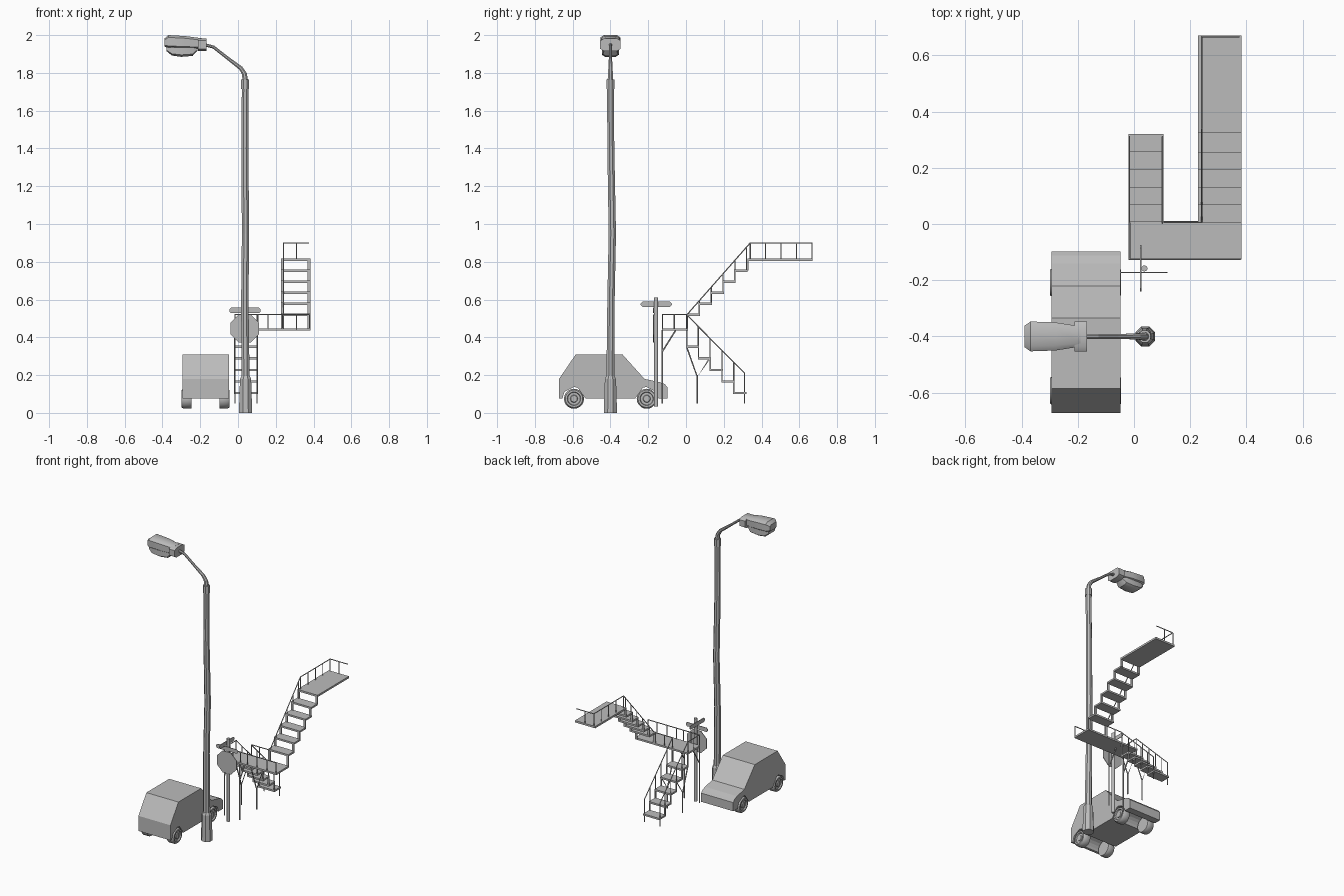
import bpy, bmesh, math
from mathutils import Vector

if "Cube" in bpy.data.objects:
    bpy.data.objects.remove(bpy.data.objects["Cube"])

grey = bpy.data.materials.new("plain grey")
grey.use_nodes = True
grey.diffuse_color = (0.5, 0.5, 0.5, 1)
grey.node_tree.nodes["Principled BSDF"].inputs["Base Color"].default_value = (0.5, 0.5, 0.5, 1)


def finish(name, bm, smooth=False):
    bmesh.ops.recalc_face_normals(bm, faces=bm.faces)
    me = bpy.data.meshes.new(name)
    bm.to_mesh(me)
    bm.free()
    me.materials.append(grey)
    ob = bpy.data.objects.new(name, me)
    bpy.context.collection.objects.link(ob)
    if smooth:
        bpy.ops.object.select_all(action='DESELECT')
        ob.select_set(True)
        bpy.context.view_layer.objects.active = ob
        bpy.ops.object.shade_smooth_by_angle(angle=math.radians(40))
    return ob


def add_box(bm, lo, hi):
    lo, hi = Vector(lo), Vector(hi)
    vs = bmesh.ops.create_cube(bm, size=1)["verts"]
    for v in vs:
        v.co = (lo + hi) / 2 + v.co * (hi - lo)


def loft(bm, rings, closed=False):
    loops = [[bm.verts.new(p) for p in r] for r in rings]
    pairs = list(zip(loops, loops[1:])) + ([(loops[-1], loops[0])] if closed else [])
    for a, b in pairs:
        for i in range(len(a)):
            j = (i + 1) % len(a)
            bm.faces.new((a[i], a[j], b[j], b[i]))
    if not closed:
        bm.faces.new(loops[0])
        bm.faces.new(loops[-1])


def tube(bm, pts, radii, sides=6):
    # Rings follow the path direction
    pts = [Vector(p) for p in pts]
    if not isinstance(radii, (list, tuple)):
        radii = [radii] * len(pts)
    rings = []
    for i, (p, r) in enumerate(zip(pts, radii)):
        d = (pts[min(i + 1, len(pts) - 1)] - pts[max(i - 1, 0)]).normalized()
        side = Vector((0, 1, 0)) if abs(d.y) < 0.9 else Vector((1, 0, 0))
        u = d.cross(side).normalized()
        w = d.cross(u)
        angs = [math.tau * (k + 0.5) / sides for k in range(sides)]
        rings.append([p + r * (u * math.cos(a) + w * math.sin(a)) for a in angs])
    loft(bm, rings)


def tube_object(name, paths, r, sides=6):
    bm = bmesh.new()
    for p in paths:
        tube(bm, p, r, sides)
    return finish(name, bm, sides > 8)


# Street lamp: base, slightly bent pole, collar, arm
LX, LY = 0.04, -0.4
tube_object("lamp_base", [[(LX, LY, 0), (LX, LY, 0.18), (LX, LY, 0.195)]], [0.038, 0.032, 0.024], 8)
tube_object("lamp_pole", [[(LX, LY, 0.19), (LX - 0.004, LY + 0.003, 0.6), (LX, LY + 0.01, 0.95),
                           (LX - 0.004, LY + 0.002, 1.4), (LX - 0.002, LY, 1.74)]],
            [0.023, 0.021, 0.021, 0.02, 0.019], 8)
tube_object("lamp_collar", [[(LX - 0.002, LY, 1.715), (LX - 0.002, LY, 1.765)]], 0.023, 8)
tube_object("lamp_arm", [[(LX - 0.002, LY, 1.76), (LX - 0.006, LY, 1.795), (LX - 0.025, LY, 1.825),
                          (-0.06, LY, 1.882), (-0.13, LY, 1.937), (-0.18, LY, 1.95)]],
            [0.016, 0.014, 0.012, 0.009, 0.009, 0.009], 8)


# Lamp head: chamfered sections along x
def section(x, w, lo, hi, c=0.35):
    m, h = (lo + hi) / 2, (hi - lo) / 2
    k = 1 - c
    shape = [(1, k), (k, 1), (-k, 1), (-1, k), (-1, -k), (-k, -1), (k, -1), (1, -k)]
    return [(x, LY + w * a, m + h * b) for a, b in shape]


def head_part(name, data):
    bm = bmesh.new()
    loft(bm, [section(*d) for d in data])
    finish(name, bm, True)


head_part("lamp_housing", [(-0.39, 0.038, 1.94, 1.982), (-0.368, 0.053, 1.93, 2.0),
                           (-0.28, 0.05, 1.928, 1.995), (-0.19, 0.036, 1.925, 1.983)])
head_part("lamp_neck_ring", [(-0.212, 0.054, 1.916, 1.982), (-0.168, 0.054, 1.916, 1.982)])
head_part("lamp_lens", [(-0.378, 0.036, 1.915, 1.945), (-0.35, 0.044, 1.892, 1.945),
                        (-0.3, 0.044, 1.885, 1.945), (-0.24, 0.04, 1.89, 1.945),
                        (-0.215, 0.03, 1.918, 1.945)])

# Car body: side profile with open wheel arches
WHEELS = (-0.593, -0.208)
WZ = 0.075
profile = [(-0.098, WZ), (-0.098, 0.135), (-0.112, 0.152), (-0.14, 0.163), (-0.22, 0.18),
           (-0.335, 0.308), (-0.585, 0.308), (-0.672, 0.18), (-0.672, WZ)]
for wy in WHEELS:
    profile += [(wy - 0.062 * math.cos(math.pi * k / 10), WZ + 0.062 * math.sin(math.pi * k / 10))
                for k in range(11)]
bm = bmesh.new()
loft(bm, [[(x, y, z) for y, z in profile] for x in (-0.294, -0.048)])
bmesh.ops.triangulate(bm, faces=[f for f in bm.faces if len(f.verts) > 4])
finish("car_body", bm)

# Wheels: lathed tyre and hub
tyre = [(0, 0.0), (0.05, 0.0), (0.053, 0.008), (0.053, 0.042), (0.046, 0.052), (0.036, 0.052),
        (0.033, 0.044), (0.02, 0.044), (0.017, 0.049)]
for label, inner, out in (("right", -0.246, -1), ("left", -0.098, 1)):
    for end, wy in zip(("rear", "front"), WHEELS):
        bm = bmesh.new()
        loft(bm, [[(inner + out * t, wy + r * math.cos(math.tau * k / 20), WZ + r * math.sin(math.tau * k / 20))
                   for k in range(20)] for r, t in tyre[1:]])
        finish(f"{end}_{label}_wheel", bm, True)

# Road sign: post, octagon and two crossed name plates
SX, SY = 0.037, -0.158
tube_object("sign_post", [[(SX, SY, 0.035), (SX, SY, 0.61)]], 0.011, 10)


def plate(name, half_w, half_h, centre, along_y=False, c=0.586):
    kx, kz = half_w - c * half_h, half_h * (1 - c)
    shape = [(half_w, kz), (kx, half_h), (-kx, half_h), (-half_w, kz),
             (-half_w, -kz), (-kx, -half_h), (kx, -half_h), (half_w, -kz)]
    cx, cy, cz = centre
    bm = bmesh.new()
    loft(bm, [[(cx + t, cy + a, cz + b) if along_y else (cx + a, cy + t, cz + b) for a, b in shape]
              for t in (-0.002, 0.002)])
    finish(name, bm)


plate("octagon_sign", 0.075, 0.075, (0.035, SY - 0.014, 0.447))
plate("name_plate_across", 0.083, 0.014, (SX, SY - 0.014, 0.543))
plate("name_plate_along", 0.083, 0.014, (SX - 0.013, SY, 0.575), True, 0.8)

# Landings and treads
PITCH = 0.0625
lower = [(PITCH * i, 0.35 - 0.0613 * i) for i in range(5)]
upper = [(0.005 + PITCH * i, 0.52 + 0.0583 * i) for i in range(5)]
L0, L1, U0, U1 = -0.02, 0.105, 0.228, 0.383
bm = bmesh.new()
add_box(bm, (L0, -0.127, 0.435), (U1, 0.01, 0.447))
finish("lower_landing", bm)
bm = bmesh.new()
add_box(bm, (U0, 0.325, 0.804), (U1, 0.67, 0.817))
finish("upper_landing", bm)
for name, steps, x0, x1 in (("lower_treads", lower, L0, L1), ("upper_treads", upper, U0, U1)):
    bm = bmesh.new()
    for y, z in steps:
        add_box(bm, (x0, y, z - 0.006), (x1, y + 0.07, z + 0.006))
    finish(name, bm)

# Side risers that carry each tread
bm = bmesh.new()
for x in (L0 + 0.004, L1 - 0.004):
    for i, (y, z) in enumerate(lower):
        top = 0.44 if i == 0 else lower[i - 1][1]
        add_box(bm, (x - 0.004, y, z), (x + 0.004, y + 0.007, top))
for x in (U0 + 0.008, U1 - 0.008):
    for i, (y, z) in enumerate(upper):
        low = 0.44 if i == 0 else upper[i - 1][1]
        add_box(bm, (x - 0.008, y, low), (x + 0.008, y + 0.006, z))
    add_box(bm, (x - 0.008, 0.325, upper[-1][1]), (x + 0.008, 0.331, 0.81))
finish("step_risers", bm)

# Railings
R = 0.003
paths = []
for x in (L0 + 0.004, L1 - 0.004):
    paths.append([(x, 0.003, 0.52), (x, 0.31, 0.21)])
    paths.append([(x, 0.31, 0.21), (x, 0.31, 0.05)])
    for y, z in lower[:-1]:
        paths.append([(x, y + 0.065, z), (x, y + 0.065, 0.52 - 1.01 * (y + 0.062))])
    paths.append([(x, 0.003, 0.44), (x, 0.003, 0.52)])
tube_object("lower_flight_railing", paths, R)

xl, yf, yb = L0 + 0.004, -0.125, 0.006
paths = [[(xl, yf, 0.52), (xl, yb, 0.52)], [(xl, yf, 0.52), (U1 - 0.004, yf, 0.52)],
         [(L1, yb, 0.52), (U0 + 0.014, yb, 0.52)], [(xl, -0.062, 0.44), (xl, -0.062, 0.52)]]
paths += [[(x, yf, 0.44), (x, yf, 0.52)] for x in (xl, 0.05, 0.105, 0.16, 0.235, 0.31, U1 - 0.004)]
paths += [[(x, yb, 0.44), (x, yb, 0.52)] for x in (0.16, U0 + 0.014)]
tube_object("landing_railing", paths, R)

xr = U0 + 0.013
paths = [[(xr, 0.005, 0.52), (xr, 0.34, 0.9)], [(xr, 0.34, 0.9), (xr, 0.667, 0.9)],
         [(xr, 0.667, 0.9), (U1 - 0.008, 0.667, 0.9)], [(0.31, 0.667, 0.81), (0.31, 0.667, 0.9)]]
paths += [[(xr, 0.34 + 0.0817 * i, 0.81), (xr, 0.34 + 0.0817 * i, 0.9)] for i in range(5)]
paths += [[(xr, y + 0.066, z), (xr, y + 0.066, 0.52 + 1.134 * (y + 0.061))] for y, z in upper]
tube_object("upper_railing", paths, R)

# Legs and braces under the stairs
paths = []
for x in (L0 + 0.004, L1 - 0.004):
    paths += [[(x, yf, 0.05), (x, yf, 0.44)], [(x, yf, 0.325), (x, -0.055, 0.437)],
              [(x, 0.06, 0.05), (x, 0.06, 0.2)],
              [(x, 0.003, 0.35), (x, 0.06, 0.19), (x, 0.125, 0.288)]]
tube_object("stair_legs", paths, 0.004)
